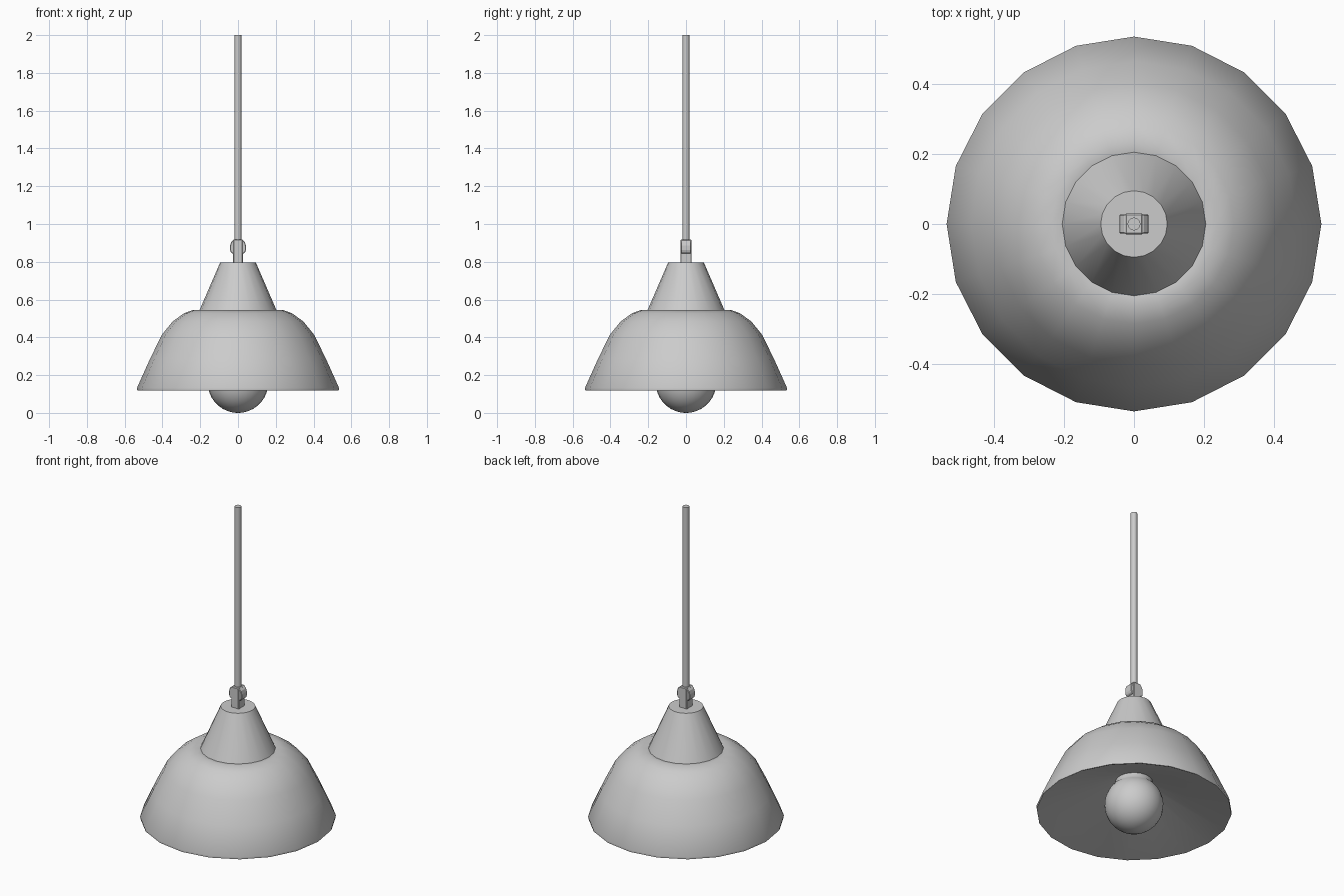
import bpy, bmesh, math
from math import sin, cos, radians, tau

if "Cube" in bpy.data.objects:
    bpy.data.objects.remove(bpy.data.objects["Cube"])


def finish(name, bm, angle=None):
    mesh = bpy.data.meshes.new(name)
    bm.to_mesh(mesh)
    bm.free()
    obj = bpy.data.objects.new(name, mesh)
    bpy.context.collection.objects.link(obj)
    if angle:
        bpy.ops.object.select_all(action='DESELECT')
        obj.select_set(True)
        bpy.context.view_layer.objects.active = obj
        bpy.ops.object.shade_smooth_by_angle(angle=radians(angle))
    return obj


def lathe(name, profile, sides, angle, cap_top=True, cap_bottom=True):
    """Spin a top-to-bottom (radius, z) profile around z."""
    bm = bmesh.new()
    rings = [[bm.verts.new((r * cos(tau * i / sides), r * sin(tau * i / sides), z))
              for i in range(sides)] for r, z in profile]
    for a, b in zip(rings, rings[1:]):
        for i in range(sides):
            j = (i + 1) % sides
            bm.faces.new((a[i], b[i], b[j], a[j]))
    if cap_top:
        bm.faces.new(rings[0])
    if cap_bottom:
        bm.faces.new(rings[-1][::-1])
    return finish(name, bm, angle)


def extrude_xz(name, outline, half_depth, bevel):
    """Extrude an x-z outline evenly along y and chamfer its edges."""
    bm = bmesh.new()
    face = bm.faces.new([bm.verts.new((x, -half_depth, z)) for x, z in outline])
    new = bmesh.ops.extrude_face_region(bm, geom=[face])['geom']
    bmesh.ops.translate(bm, vec=(0, 2 * half_depth, 0),
                        verts=[v for v in new if isinstance(v, bmesh.types.BMVert)])
    bmesh.ops.recalc_face_normals(bm, faces=bm.faces)
    obj = finish(name, bm)
    chamfer = obj.modifiers.new("chamfer", 'BEVEL')
    chamfer.width = bevel
    chamfer.segments = 1
    return obj


# Shade: tapered collar, shallow valley, wide bowl, thin rim,
# then a shallow conical reflector running inwards to the bulb neck
lathe("shade", [(0.095, 0.795), (0.205, 0.541), (0.235, 0.546), (0.285, 0.528),
                (0.345, 0.485), (0.402, 0.415), (0.465, 0.288), (0.535, 0.132),
                (0.533, 0.119), (0.526, 0.119), (0.09, 0.312)],
      20, 60)

# Bulb: globe with a short neck reaching into the reflector
R = 0.161
globe = [(R * sin(radians(a)), R + R * cos(radians(a))) for a in range(40, 180, 10)]
lathe("bulb", [(0.1, 0.33)] + globe + [(0.008, 0)], 24, 60)

# Cord grip: square post and wider rounded clamp
extrude_xz("grip_post", [(-0.026, 0.79), (0.026, 0.79), (0.026, 0.918), (-0.026, 0.918)], 0.03, 0.004)
half = [(0.026, 0.843), (0.037, 0.848), (0.042, 0.862), (0.042, 0.885), (0.037, 0.903), (0.026, 0.915)]
extrude_xz("grip_clamp", half + [(-x, z) for x, z in reversed(half)], 0.027, 0.003)

# Hanging cord
lathe("cord", [(0.0185, 2.0), (0.0185, 0.9)], 12, 40)
